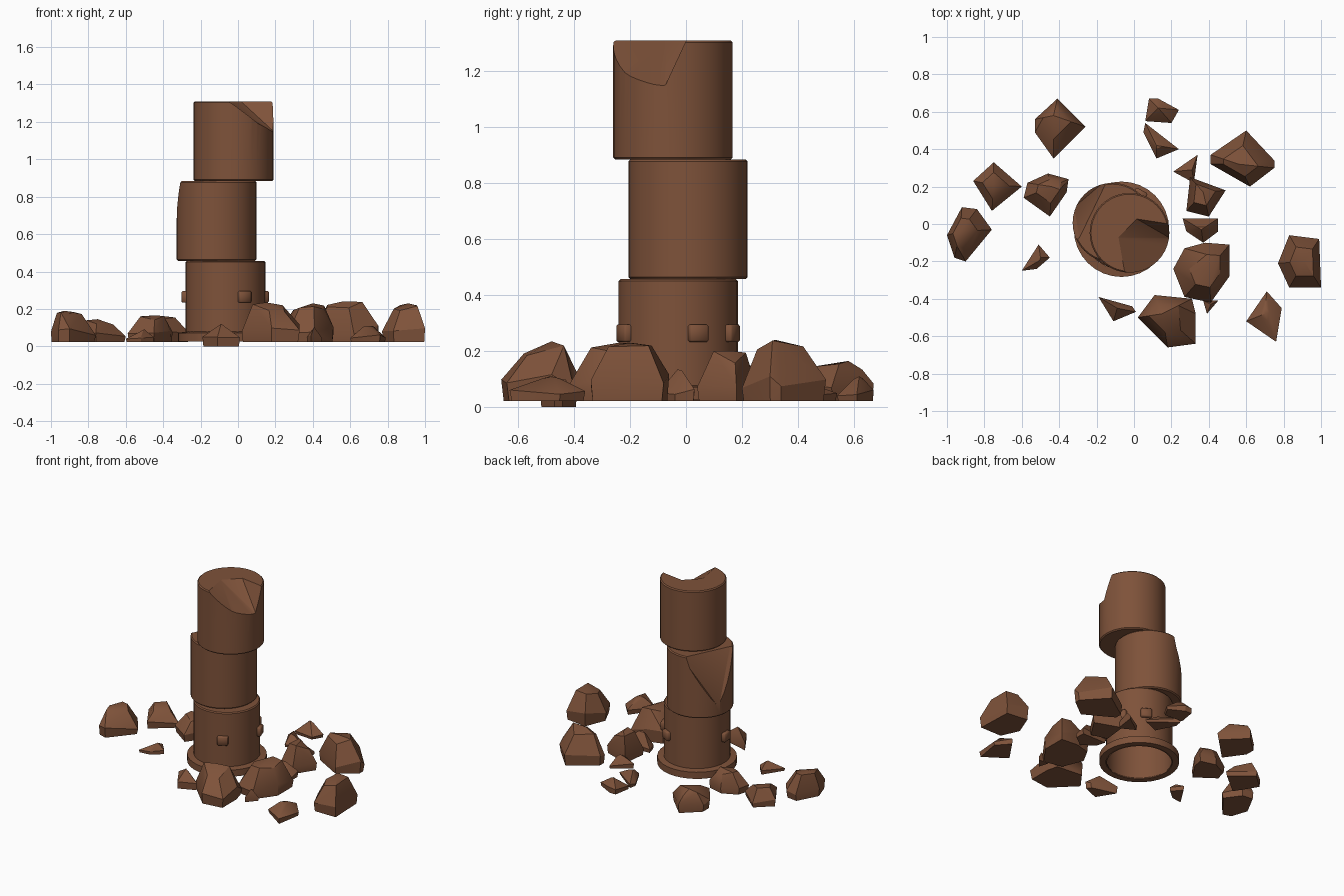
import bpy, bmesh, math, random
from mathutils import Vector

if "Cube" in bpy.data.objects:
    bpy.data.objects.remove(bpy.data.objects["Cube"])

random.seed(4)
clay = bpy.data.materials.new("brown_stone")
clay.diffuse_color = (0.21, 0.085, 0.042, 1)
clay.use_nodes = True
clay.node_tree.nodes["Principled BSDF"].inputs["Base Color"].default_value = clay.diffuse_color


def finish(bm, name, angle=30):
    bmesh.ops.recalc_face_normals(bm, faces=bm.faces)
    me = bpy.data.meshes.new(name)
    bm.to_mesh(me)
    bm.free()
    ob = bpy.data.objects.new(name, me)
    bpy.context.collection.objects.link(ob)
    me.materials.append(clay)
    bpy.ops.object.select_all(action='DESELECT')
    ob.select_set(True)
    bpy.context.view_layer.objects.active = ob
    bpy.ops.object.shade_smooth_by_angle(angle=math.radians(angle))
    return ob


def hull(points, name):
    bm = bmesh.new()
    for p in points:
        bm.verts.new(p)
    res = bmesh.ops.convex_hull(bm, input=bm.verts)
    bad = list({g for g in res["geom_interior"] + res["geom_unused"]
                if isinstance(g, bmesh.types.BMVert)})
    bmesh.ops.delete(bm, geom=bad, context='VERTS')
    bmesh.ops.dissolve_limit(bm, angle_limit=math.radians(3), verts=bm.verts, edges=bm.edges)
    return finish(bm, name, 28)


def lathe(name, cx, cy, profile, sides, closed=False):
    """Spin (radius, z) points around a vertical axis; ends at radius 0 become caps."""
    bm = bmesh.new()
    rings = [[bm.verts.new((cx + r * math.cos(2 * math.pi * i / sides),
                            cy + r * math.sin(2 * math.pi * i / sides), z))
              for i in range(sides)] for r, z in profile]
    pairs = list(zip(rings, rings[1:]))
    if closed:
        pairs.append((rings[-1], rings[0]))
    for a, b in pairs:
        for i in range(sides):
            j = (i + 1) % sides
            bm.faces.new((a[i], a[j], b[j], b[i]))
    if not closed:
        bm.faces.new(rings[-1])
        if name != "lower_drum":          # lower drum is open underneath
            bm.faces.new(rings[0])
    return finish(bm, name)


def drum(name, cx, cy, z0, z1, r=0.213, b=0.007):
    return lathe(name, cx, cy, [(r - b, z0), (r, z0 + b), (r, z1 - b), (r - b, z1)], 40)


def chip(target, points):
    """Break a piece out of a drum."""
    cutter = hull(points, target.name + "_cutter")
    cutter.hide_render = True
    mod = target.modifiers.new("chip", 'BOOLEAN')
    mod.operation, mod.object, mod.solver = 'DIFFERENCE', cutter, 'EXACT'
    bpy.ops.object.select_all(action='DESELECT')
    bpy.context.view_layer.objects.active = target
    target.select_set(True)
    bpy.ops.object.modifier_apply(modifier=mod.name)
    bpy.data.objects.remove(cutter)
    bpy.ops.object.shade_smooth_by_angle(angle=math.radians(30))


# column: foot ring and three offset drums
CX, CY = -0.067, -0.028
lathe("foot_ring", CX, CY, [(0.213, 0.025), (0.255, 0.025), (0.255, 0.072), (0.213, 0.078)], 32, True)
drum("lower_drum", CX, CY, 0.025, 0.457)
middle = drum("middle_drum", -0.115, 0.007, 0.457, 0.884)
top = drum("upper_drum", -0.024, -0.047, 0.884, 1.31)

# broken corner of the upper drum
chip(top, [(-0.07, -0.3, 1.33), (-0.09, -0.07, 1.315), (0.01, 0.03, 1.315), (0.25, 0.0, 1.33),
           (0.2, -0.08, 1.14), (0.11, -0.22, 1.19), (0.3, -0.3, 1.13),
           (-0.09, -0.3, 1.5), (-0.1, -0.07, 1.5), (0.01, 0.035, 1.5), (0.3, 0.03, 1.5), (0.3, -0.3, 1.5)])
# shallow break on the back left of the middle drum
chip(middle, [(-0.29, -0.08, 0.9), (-0.27, 0.1, 0.9), (-0.17, 0.17, 0.9), (-0.13, 0.25, 0.9),
              (-0.32, 0.09, 0.52), (-0.36, -0.09, 0.82), (-0.2, 0.24, 0.8),
              (-0.45, 0.0, 0.9), (-0.4, 0.3, 0.9), (-0.4, 0.25, 0.5)])

# lifting pegs on the lower drum
for n, deg in enumerate((-62, 19, 62, 182)):
    a = math.radians(deg)
    bm = bmesh.new()
    bmesh.ops.create_cube(bm, size=1)
    bmesh.ops.scale(bm, vec=(0.05, 0.07, 0.062), verts=bm.verts)
    bmesh.ops.bevel(bm, geom=bm.edges[:], offset=0.006, segments=1, affect='EDGES')
    peg = finish(bm, f"peg_{n + 1}", 50)
    peg.location = (CX + 0.21 * math.cos(a), CY + 0.21 * math.sin(a), 0.264)
    peg.rotation_euler.z = a


def rock(name, peak, outline, flat=0.5, z0=0.022):
    """Chunk with the given plan outline, leaning up to a small faceted top."""
    px, py, h = peak
    pts = []
    for i, (x, y) in enumerate(outline):
        pts.append((px + (x - px) * 0.95, py + (y - py) * 0.95, z0))
        pts.append((x, y, z0 + (h - z0) * random.uniform(0.2, 0.45)))
        pts.append((px + (x - px) * flat, py + (y - py) * flat, h - (h - z0) * random.uniform(0, 0.25)))
    pts.append((px, py, h))
    hull(pts, name)


# big fallen chunks: (peak x, y, height), plan outline
chunks = [
    ((-.93, -.04, .19), [(-.92, .09), (-.84, .08), (-.76, -.03), (-.9, -.2), (-.96, -.18), (-1, -.06)]),
    ((-.75, .21, .145), [(-.75, .33), (-.6, .2), (-.76, .07), (-.86, .23)]),
    ((-.44, .2, .165), [(-.46, .27), (-.35, .24), (-.36, .17), (-.45, .04), (-.59, .14), (-.57, .22)]),
    ((-.43, .58, .165), [(-.41, .67), (-.26, .52), (-.43, .35), (-.53, .49), (-.53, .56)]),
    ((.56, .32, .24), [(.6, .5), (.75, .34), (.75, .3), (.62, .2), (.41, .32), (.41, .37)]),
    ((.91, -.2, .23), [(.83, -.06), (.99, -.08), (1, -.34), (.83, -.34), (.77, -.21)]),
    ((.4, -.24, .23), [(.38, -.1), (.51, -.11), (.51, -.28), (.41, -.42), (.27, -.39), (.21, -.24), (.27, -.13)]),
    ((.15, -.48, .235), [(.11, -.38), (.31, -.4), (.33, -.48), (.33, -.64), (.18, -.66), (.02, -.5)]),
    ((.37, .17, .2), [(.3, .25), (.49, .18), (.4, .04), (.28, .07)]),
]
for n, (peak, outline) in enumerate(chunks):
    rock(f"chunk_{n + 1}", peak, outline, 0.55)

# small shards
shards = [
    ((.7, -.48, .11), [(.71, -.36), (.79, -.45), (.76, -.63), (.6, -.52)]),
    ((.36, -.03, .135), [(.26, .03), (.45, .03), (.45, -.04), (.37, -.1), (.28, -.04)]),
    ((.13, .62, .11), [(.08, .67), (.13, .67), (.24, .61), (.2, .54), (.06, .55)]),
    ((.12, .42, .09), [(.06, .54), (.24, .4), (.12, .35), (.05, .49)]),
    ((.31, .29, .1), [(.34, .37), (.32, .22), (.21, .28)]),
    ((-.5, -.18, .09), [(-.51, -.11), (-.45, -.18), (-.52, -.24), (-.6, -.25)]),
    ((-.09, -.45, .12), [(-.19, -.39), (-.01, -.44), (.01, -.47), (-.11, -.52)]),
    ((.41, -.43, .1), [(.37, -.41), (.45, -.41), (.39, -.48)]),
]
for n, (peak, outline) in enumerate(shards):
    rock(f"shard_{n + 1}", peak, outline, 0.25, 0.0 if n == 6 else 0.022)
